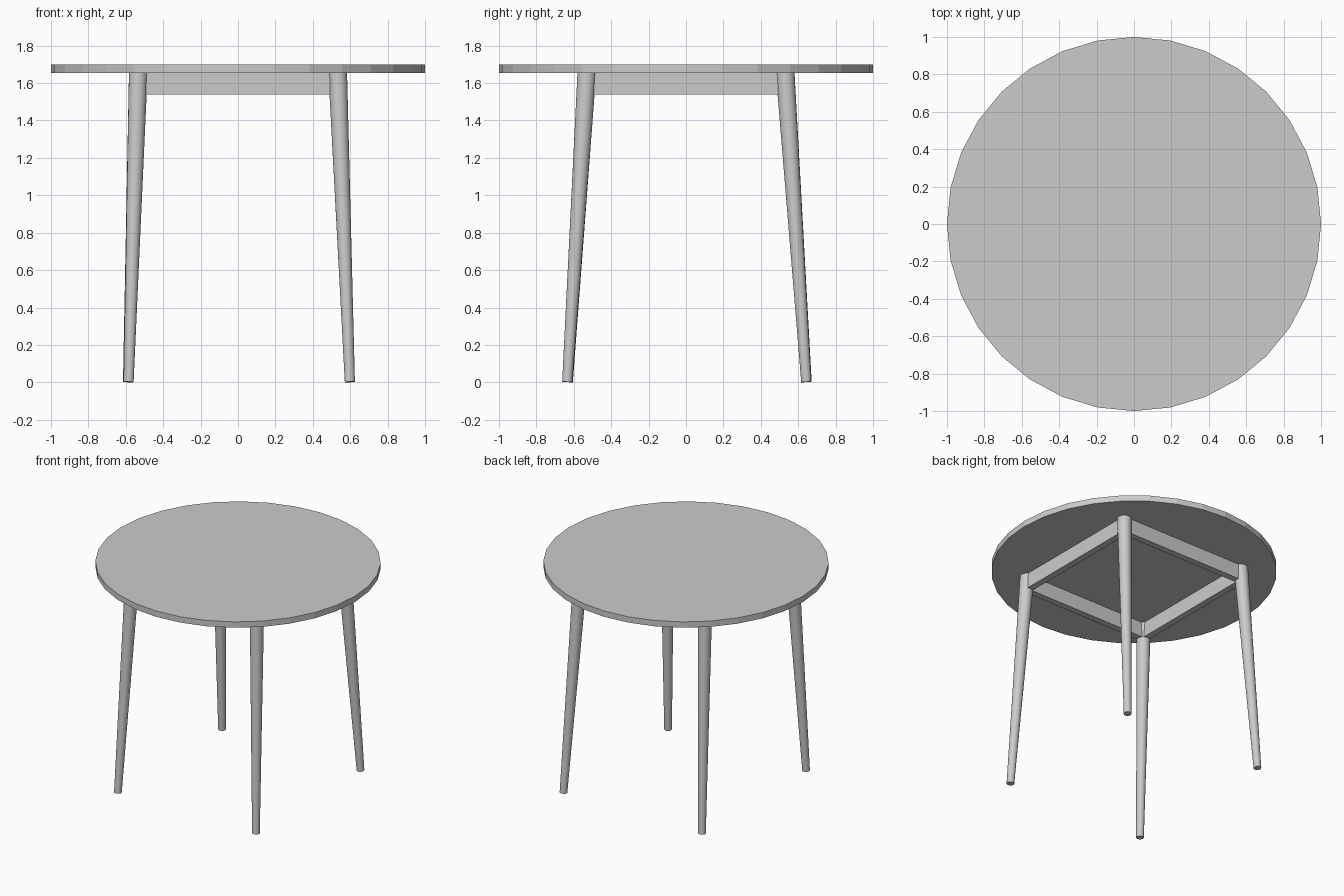
import bpy
from mathutils import Vector

if "Cube" in bpy.data.objects:
    bpy.data.objects.remove(bpy.data.objects["Cube"])

TOP_UNDER = 1.655


def smooth(obj):
    bpy.context.view_layer.objects.active = obj
    obj.select_set(True)
    bpy.ops.object.shade_smooth_by_angle()
    obj.select_set(False)


def leg(name, foot, head):
    # tapered leg running from foot to head
    foot, head = Vector(foot), Vector(head)
    axis = head - foot
    bpy.ops.mesh.primitive_cone_add(vertices=32, radius1=0.027, radius2=0.05,
                                    depth=axis.length, location=(foot + head) / 2,
                                    rotation=axis.to_track_quat('Z', 'Y').to_euler())
    obj = bpy.context.object
    obj.name = name
    obj.select_set(False)
    smooth(obj)


def rail(name, location, size):
    bpy.ops.mesh.primitive_cube_add(size=1, location=location)
    obj = bpy.context.object
    obj.name = name
    obj.scale = size
    obj.select_set(False)


# round table top with 32 flat sides
bpy.ops.mesh.primitive_cylinder_add(vertices=32, radius=1, depth=0.045,
                                    location=(0, 0, TOP_UNDER + 0.0225))
bpy.context.object.name = "table_top"
bpy.context.object.select_set(False)

# four splayed legs, feet slightly uneven
feet = {
    "front_left_leg": (-0.585, -0.632),
    "front_right_leg": (0.598, -0.635),
    "back_left_leg": (-0.588, 0.645),
    "back_right_leg": (0.598, 0.643),
}
for name, (x, y) in feet.items():
    sx, sy = (1 if x > 0 else -1), (1 if y > 0 else -1)
    leg(name, (x, y, 0.002), (sx * 0.533, sy * 0.53, TOP_UNDER + 0.003))

# apron rails between the legs
for s, side in ((-1, "front"), (1, "back")):
    rail(side + "_apron", (0, s * 0.53, 1.5975), (1.05, 0.05, 0.115))
for s, side in ((-1, "left"), (1, "right")):
    rail(side + "_apron", (s * 0.533, 0, 1.5975), (0.05, 1.05, 0.115))
